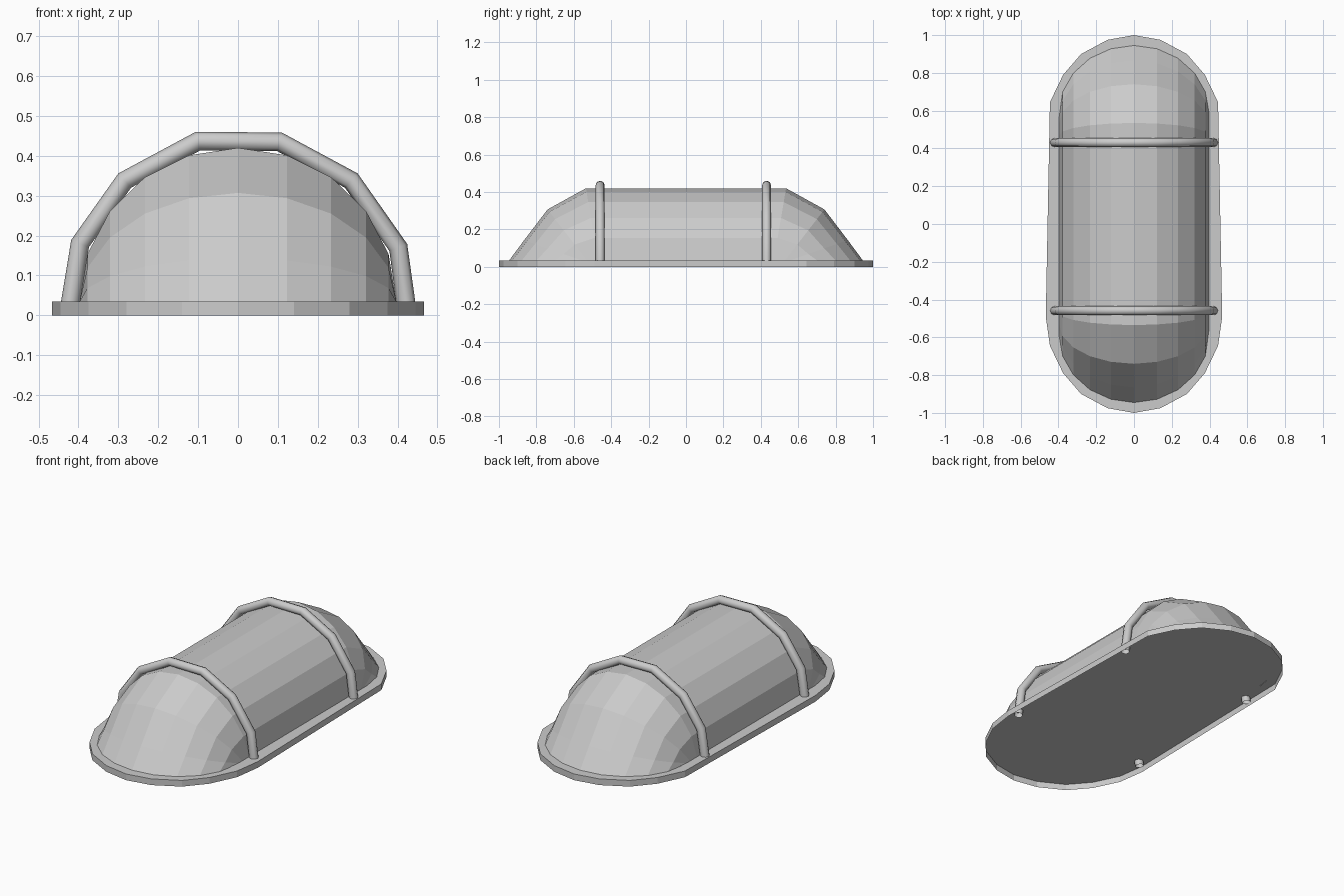
import bpy, math

if "Cube" in bpy.data.objects:
    bpy.data.objects.remove(bpy.data.objects["Cube"])

BASE_Z = 0.035


def mesh_object(name, verts, faces):
    me = bpy.data.meshes.new(name)
    me.from_pydata(verts, [], faces)
    me.validate()
    ob = bpy.data.objects.new(name, me)
    bpy.context.collection.objects.link(ob)
    return ob


# Base plate: thin top sheet with a skirt, open underneath
half = [(0.0, -1.0), (0.14, -0.975), (0.28, -0.90), (0.375, -0.79), (0.445, -0.645),
        (0.467, -0.49), (0.445, 0.645), (0.375, 0.79), (0.28, 0.90), (0.14, 0.975), (0.0, 1.0)]
outline = half + [(-x, y) for x, y in reversed(half[1:-1])]
n = len(outline)
verts = [(x, y, 0) for x, y in outline] + [(x, y, BASE_Z) for x, y in outline]
faces = [(i, (i + 1) % n, n + (i + 1) % n, n + i) for i in range(n)]
faces.append(tuple(range(n, 2 * n)))
mesh_object("base_plate", verts, faces)

# Lamp cover: half-round arches, each given as (side y, crown y bulge, crown height)
end = [(0.59, 0.355, 0.0), (0.56, 0.305, 0.108), (0.53, 0.21, 0.272), (0.47, 0.065, 0.385)]
arches = [(-y, -b, h) for y, b, h in end] + end[::-1]
cols = 11
verts = []
for y, bulge, h in arches:
    for i in range(cols):
        a = math.radians(18 * (i - 5))
        c = max(0.0, math.cos(a))
        verts.append((0.397 * math.sin(a), y + bulge * c, BASE_Z + h * c))
faces = []
for j in range(len(arches) - 1):
    for i in range(cols - 1):
        k = j * cols + i
        faces.append((k, k + 1, k + cols + 1, k + cols))
mesh_object("lamp_cover", verts, faces)

# Guard bars: bent tubes arching over the cover
path = [(-0.424, 0.008), (-0.396, 0.18), (-0.284, 0.338), (-0.100, 0.437),
        (0.104, 0.435), (0.284, 0.338), (0.402, 0.17), (0.424, 0.008)]
for name, y in (("front_guard_bar", -0.459), ("back_guard_bar", 0.431)):
    cu = bpy.data.curves.new(name, 'CURVE')
    cu.dimensions = '3D'
    cu.bevel_depth = 0.024
    cu.bevel_resolution = 2
    sp = cu.splines.new('POLY')
    sp.points.add(len(path) - 1)
    for p, (x, z) in zip(sp.points, path):
        p.co = (x, y, z, 1)
    sp.use_smooth = True
    bpy.context.collection.objects.link(bpy.data.objects.new(name, cu))
